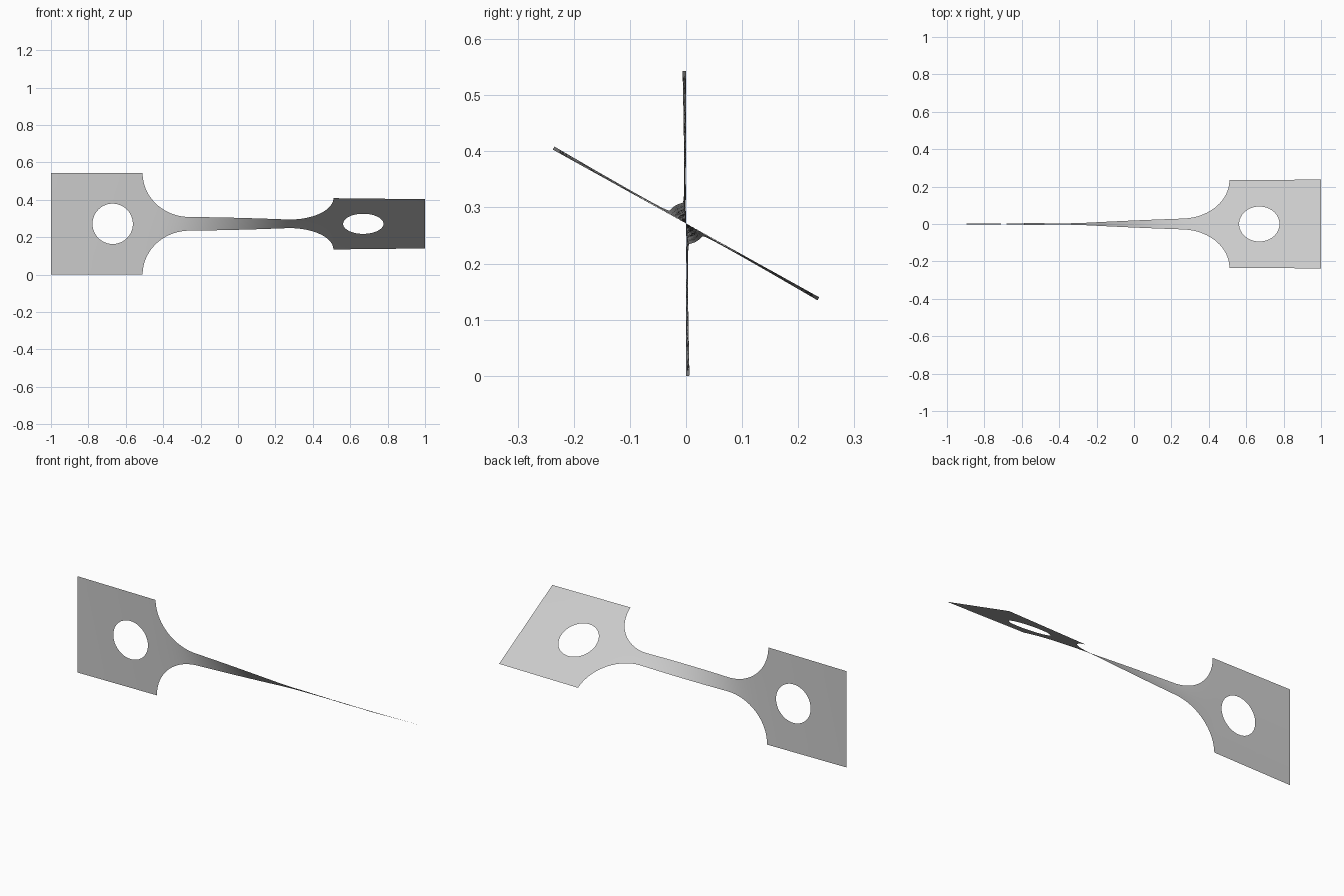
import bpy, bmesh
from math import sin, cos, pi, radians, sqrt

cube = bpy.data.objects.get("Cube")
if cube:
    bpy.data.objects.remove(cube, do_unlink=True)

PLATE_HALF, NECK_HALF = 0.2715, 0.037
FILLET_START, FILLET_END = 0.26, 0.51
HOLE_X, HOLE_R = 0.67, 0.108
TWIST = radians(61)
ROWS = 4


def half_width(x):
    """Half width of the flat strip at distance x along it."""
    x = abs(x)
    if x <= FILLET_START:
        return NECK_HALF
    if x >= FILLET_END:
        return PLATE_HALF
    t = (x - FILLET_START) / (FILLET_END - FILLET_START)
    return NECK_HALF + (PLATE_HALF - NECK_HALF) * (1 - sqrt(1 - t * t))


def hole_half(x):
    """Half height of the round hole at x, zero outside it."""
    d = abs(x) - HOLE_X
    return sqrt(max(0, HOLE_R ** 2 - d * d))


def spread(a, b, n):
    return [a + (b - a) * i / n for i in range(n)]


# Column positions for one half: neck, fillet, plate, hole, plate end
half = spread(0, FILLET_START, 20)
half += [FILLET_START + (FILLET_END - FILLET_START) * sin(pi / 2 * i / 24) for i in range(24)]
half += spread(FILLET_END, HOLE_X - HOLE_R, 3)
half += [HOLE_X - HOLE_R * cos(pi * i / 24) for i in range(24)]
half += spread(HOLE_X + HOLE_R, 1, 8) + [1]
columns = [-x for x in reversed(half[1:])] + half

# Narrow sections twist more than wide ones
angles = [0]
for a, b in zip(columns, columns[1:]):
    steps = 6
    rate = sum(half_width(a + (b - a) * (i + 0.5) / steps) ** -1.7 for i in range(steps))
    angles.append(angles[-1] + rate * (b - a) / steps)
angles = [a * TWIST / angles[-1] for a in angles]

# Twisted strip, built as an upper and a lower band either side of the holes
bm = bmesh.new()
for side in (1, -1):
    previous = None
    for x, angle in zip(columns, angles):
        inner, outer = hole_half(x), half_width(x)
        if inner < 1e-4:
            inner = 0
        column = []
        for r in range(ROWS + 1):
            u = side * (inner + (outer - inner) * r / ROWS)
            column.append(bm.verts.new((x, -u * sin(angle), PLATE_HALF + u * cos(angle))))
        if previous:
            for r in range(ROWS):
                quad = [previous[r], column[r], column[r + 1], previous[r + 1]]
                bm.faces.new(quad if side > 0 else quad[::-1])
        previous = column
bmesh.ops.remove_doubles(bm, verts=bm.verts, dist=1e-5)

mesh = bpy.data.meshes.new("twisted_strip")
bm.to_mesh(mesh)
bm.free()
mesh.shade_smooth()
strip = bpy.data.objects.new("twisted_strip", mesh)
bpy.context.collection.objects.link(strip)

# Plain grey metal
grey = bpy.data.materials.new("light_grey")
grey.use_nodes = True
grey.diffuse_color = (0.6, 0.6, 0.6, 1)
grey.node_tree.nodes["Principled BSDF"].inputs["Base Color"].default_value = (0.6, 0.6, 0.6, 1)
mesh.materials.append(grey)
